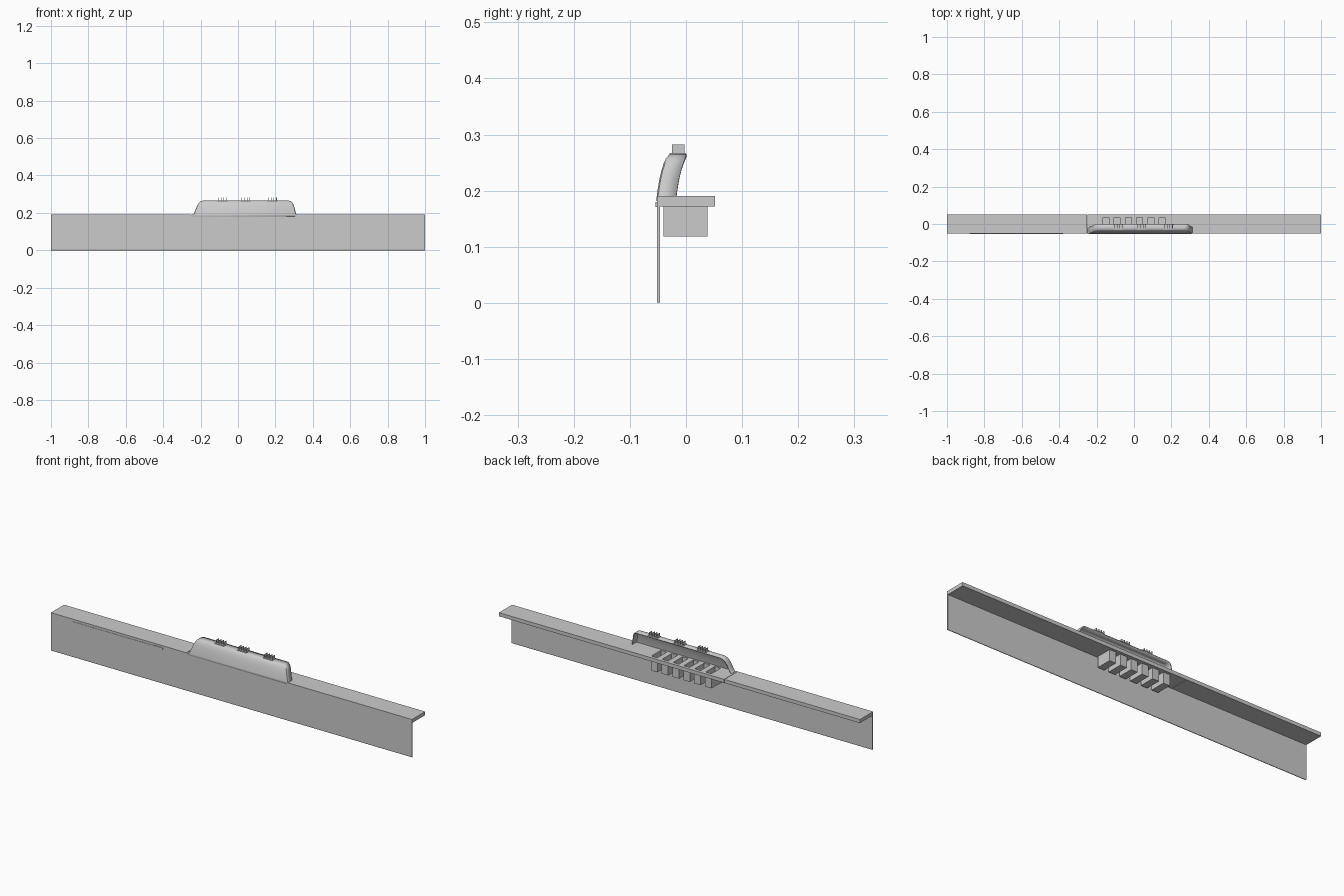
import bpy, bmesh

if "Cube" in bpy.data.objects:
    bpy.data.objects.remove(bpy.data.objects["Cube"])


def finish(name, bm):
    bmesh.ops.recalc_face_normals(bm, faces=bm.faces)
    me = bpy.data.meshes.new(name)
    bm.to_mesh(me)
    bm.free()
    ob = bpy.data.objects.new(name, me)
    bpy.context.collection.objects.link(ob)
    return ob


def add_box(bm, x0, x1, y0, y1, z0, z1):
    vs = bmesh.ops.create_cube(bm, size=1)["verts"]
    for v in vs:
        v.co = ((x0 + x1) / 2 + v.co.x * (x1 - x0),
                (y0 + y1) / 2 + v.co.y * (y1 - y0),
                (z0 + z1) / 2 + v.co.z * (z1 - z0))


def boxes(name, dims):
    bm = bmesh.new()
    for d in dims:
        add_box(bm, *d)
    return finish(name, bm)


def extrude_x(name, profile, x0, x1):
    bm = bmesh.new()
    a = [bm.verts.new((x0, y, z)) for y, z in profile]
    b = [bm.verts.new((x1, y, z)) for y, z in profile]
    n = len(profile)
    for i in range(n):
        j = (i + 1) % n
        bm.faces.new((a[i], a[j], b[j], b[i]))
    bm.faces.new(a)
    bm.faces.new(b)
    return finish(name, bm)


# Thin front panel with a softened lower edge
panel = [(-0.052, 0.189), (-0.052, 0.003), (-0.0505, 0), (-0.0475, 0),
         (-0.046, 0.003), (-0.046, 0.172)]
panel += [(-0.047, 0.189)]
extrude_x("front_panel", panel, -1, 1)

# Counter top in two sections with a narrow seam
boxes("counter_left", [(-1, -0.25, -0.052, 0.052, 0.172, 0.19)])
counter = boxes("counter_right", [(-0.248, 1, -0.052, 0.052, 0.172, 0.19)])

# Six open bins hanging below the counter
centres = [-0.15 + 0.06 * i for i in range(6)]
w, t = 0.018, 0.002
cutter = boxes("bin_cutter", [(x - w + t, x + w - t, -0.038, 0.036, 0.121, 0.25) for x in centres])
cutter.hide_render = True
cutter.hide_viewport = True
bins = boxes("storage_bins", [(x - w, x + w, -0.04, 0.038, 0.118, 0.1725) for x in centres])
for ob in (counter, bins):
    m = ob.modifiers.new("openings", "BOOLEAN")
    m.operation = "DIFFERENCE"
    m.solver = "EXACT"
    m.object = cutter

# Curved hood shell: z, left x, right x, front y, back y
levels = [(0.182, -0.25, 0.315, -0.0525, -0.018),
          (0.192, -0.238, 0.312, -0.052, -0.017),
          (0.205, -0.232, 0.308, -0.050, -0.015),
          (0.220, -0.226, 0.304, -0.0475, -0.0125),
          (0.235, -0.220, 0.300, -0.044, -0.009),
          (0.248, -0.214, 0.295, -0.040, -0.005),
          (0.257, -0.207, 0.289, -0.036, -0.002),
          (0.263, -0.198, 0.281, -0.031, 0.0),
          (0.265, -0.190, 0.272, -0.027, 0.001)]
bm = bmesh.new()
rows = []
for z, xl, xr, yf, yb in levels:
    c = 0.008
    pts = [(xl, yb), (xl, yf + c), (xl + 0.3 * c, yf + 0.3 * c), (xl + c, yf),
           (xr - c, yf), (xr - 0.3 * c, yf + 0.3 * c), (xr, yf + c), (xr, yb)]
    rows.append([bm.verts.new((x, y, z)) for x, y in pts])
for r, s in zip(rows, rows[1:]):
    for i in range(7):
        bm.faces.new((r[i], r[i + 1], s[i + 1], s[i]))
bm.faces.new(rows[-1])
hood = finish("hood", bm)
m = hood.modifiers.new("wall", "SOLIDIFY")
m.thickness = 0.005
m.offset = -1
bpy.context.view_layer.objects.active = hood
hood.select_set(True)
bpy.ops.object.shade_smooth_by_angle(angle=0.6)

# Three finned clusters on top of the hood
dims = []
for cx in (-0.083, 0.042, 0.185):
    dims.append((cx - 0.026, cx + 0.026, -0.029, 0.0, 0.264, 0.267))
    for k in range(4):
        x = cx + (k - 1.5) * 0.014
        dims.append((x - 0.0015, x + 0.0015, -0.025, -0.003, 0.266, 0.282))
boxes("top_fins", dims)

# Slim handle strip on the front face with a thicker end
boxes("front_strip", [(-0.88, -0.42, -0.0535, -0.050, 0.174, 0.178),
                      (-0.43, -0.38, -0.0545, -0.050, 0.171, 0.180)])
